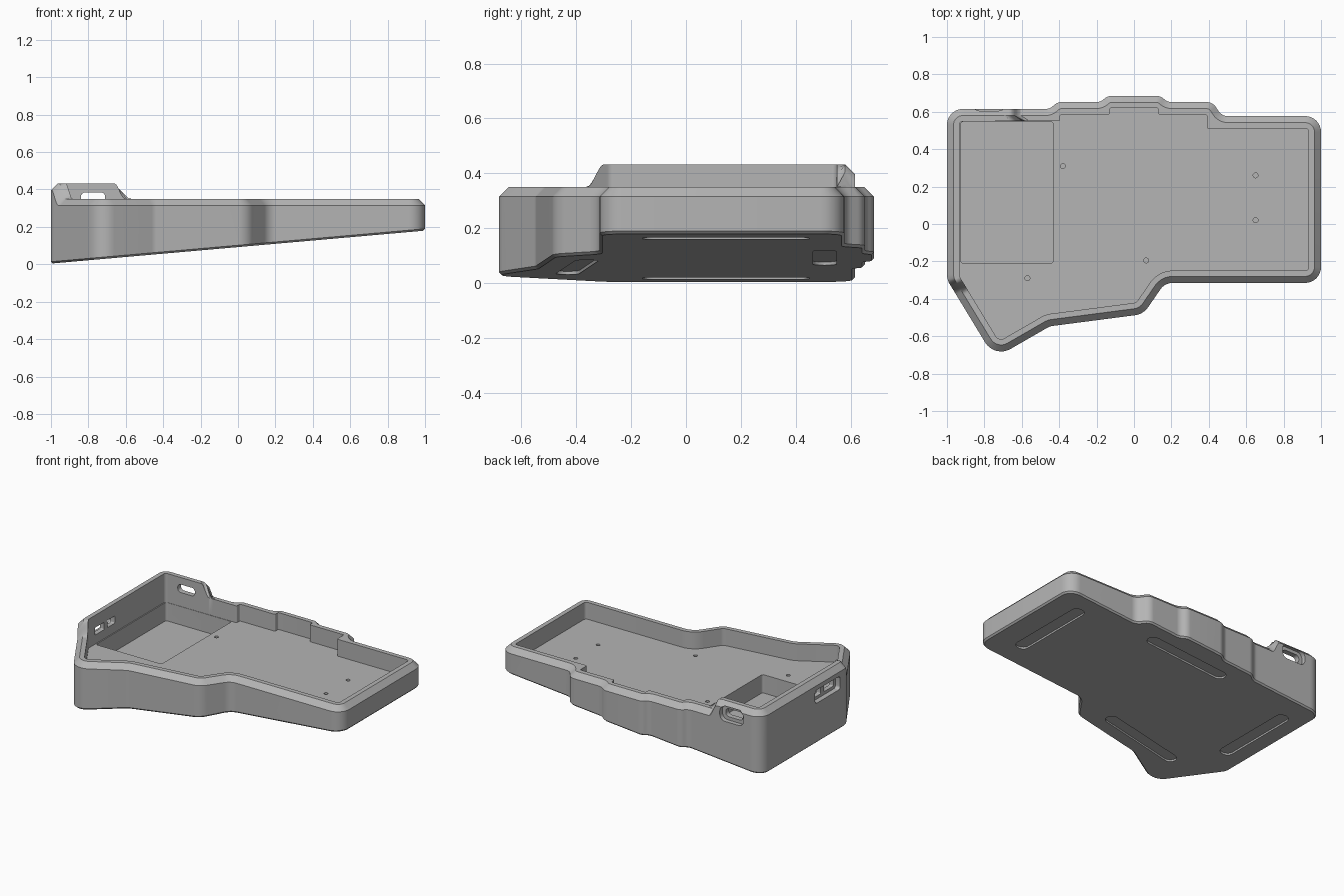
import bpy, bmesh, math
from mathutils import Vector, Matrix

if bpy.data.objects.get("Cube"):
    bpy.data.objects.remove(bpy.data.objects["Cube"])

WALL, CHAMFER, RIM, FLOOR, POCKET = 0.066, 0.035, 0.35, 0.235, 0.11

# Case outline, counter-clockwise: x, y, corner radius
OUTLINE = [(-1, -.297, .1), (-.745, -.717, .1), (-.45, -.547, .07), (.05, -.482, .1),
           (.165, -.315, .08), (1, -.315, .085), (1, .577, .085), (.47, .577, .06),
           (.42, .652, .06), (.18, .652, .06), (.14, .685, .06), (-.14, .685, .06),
           (-.18, .652, .06), (-.41, .652, .06), (-.45, .615, .06), (-1, .615, .085)]
# Square steps on the inside of the back wall, replacing outline corners 7 to 14
STEPS = [(.39, .51), (.39, .585), (.13, .585), (.13, .62),
         (-.13, .62), (-.13, .585), (-.395, .585), (-.395, .55)]

grey = bpy.data.materials.new("matte grey")
grey.use_nodes = True
GREY = (0.46, 0.46, 0.46, 1)
grey.diffuse_color = GREY
grey.node_tree.nodes["Principled BSDF"].inputs["Base Color"].default_value = GREY


def turn_of(corners, i):
    a, p, b = (Vector(corners[(i + k) % len(corners)][:2]) for k in (-1, 0, 1))
    d1, d2 = (p - a).normalized(), (b - p).normalized()
    return p, d1, d2, math.atan2(d1.x * d2.y - d1.y * d2.x, d1.dot(d2))


def inset(corners, dist):
    """Mitred inward offset with matching corner radii."""
    result = []
    for i, c in enumerate(corners):
        p, d1, d2, turn = turn_of(corners, i)
        n1, n2 = Vector((-d1.y, d1.x)), Vector((-d2.y, d2.x))
        q = p + (n1 + n2) * dist / (1 + n1.dot(n2))
        result.append((q.x, q.y, max(c[2] - math.copysign(dist, turn), .008)))
    return result


def rounded(corners, steps=8, dense_edges=()):
    """Points of a polygon with arc corners; dense edges get extra points."""
    points = []
    for i, c in enumerate(corners):
        p, d1, d2, turn = turn_of(corners, i)
        start = p - d1 * c[2] * math.tan(abs(turn) / 2)
        centre = start + Vector((-d1.y, d1.x)) * math.copysign(c[2], turn)
        arc = [centre + Matrix.Rotation(turn * k / steps, 2) @ (start - centre)
               for k in range(steps + 1)]
        if i - 1 in dense_edges:
            last = points[-1]
            points += [last.lerp(arc[0], k / 40) for k in range(1, 40)]
        points += arc
        if i == len(corners) - 1 and i in dense_edges:
            points += [arc[-1].lerp(points[0], k / 40) for k in range(1, 40)]
    return points


def base(x):
    return 0.004 + 0.088 * (x + 1)


def smooth(t):
    t = min(max(t, 0), 1)
    return t * t * (3 - 2 * t)


def rise(p):
    """Extra rim height around the back right corner."""
    if p.x > -.5:
        return 0
    return .082 * min(smooth((-.605 - p.x) / .055), smooth((p.y + .36) / .06))


def loft(name, rings):
    """Skin matching rings and cap both ends."""
    bm = bmesh.new()
    loops = [[bm.verts.new(v) for v in ring] for ring in rings]
    n = len(loops[0])
    for low, high in zip(loops, loops[1:]):
        for i in range(n):
            j = (i + 1) % n
            bm.faces.new((low[i], low[j], high[j], high[i]))
    bm.faces.new(loops[0][::-1])
    bm.faces.new(loops[-1])
    bmesh.ops.recalc_face_normals(bm, faces=bm.faces)
    mesh = bpy.data.meshes.new(name)
    bm.to_mesh(mesh)
    bm.free()
    obj = bpy.data.objects.new(name, mesh)
    bpy.context.collection.objects.link(obj)
    mesh.materials.append(grey)
    return obj


# Tray body: sloping underside, wall, chamfered rim, inner wall and floor
inner = inset(OUTLINE, WALL)
inner[7:15] = [(x, y, .008) for x, y in STEPS]
outer_pts, foot_pts, top_pts, inner_pts = (
    rounded(c, dense_edges=(0, 14))
    for c in (OUTLINE, inset(OUTLINE, .01), inset(OUTLINE, CHAMFER), inner))
body = loft("tray_body", [
    [(p.x, p.y, base(p.x)) for p in foot_pts],
    [(p.x, p.y, base(p.x) + .01) for p in outer_pts],
    [(p.x, p.y, RIM - CHAMFER + rise(p)) for p in outer_pts],
    [(p.x, p.y, RIM + rise(p)) for p in top_pts],
    [(p.x, p.y, RIM + rise(p)) for p in inner_pts],
    [(p.x, p.y, FLOOR) for p in inner_pts]])


def cut(centre, size, radius, near, far, axis="z", angle=0):
    """Cut a rounded prism, lying across the given axis, out of the body."""
    w, h = size[0] / 2, size[1] / 2
    pts = rounded([(-w, -h, radius), (w, -h, radius), (w, h, radius), (-w, h, radius)], 6)
    pts = [Matrix.Rotation(angle, 2) @ p + Vector(centre) for p in pts]
    place = {"z": lambda p, c: (p.x, p.y, c), "y": lambda p, c: (p.x, c, p.y),
             "x": lambda p, c: (c, p.x, p.y)}[axis]
    cutter = loft("cutter", [[place(p, d(p.x) if callable(d) else d) for p in pts]
                             for d in (near, far)])
    cutter.hide_render = True
    mod = body.modifiers.new("cut", "BOOLEAN")
    mod.operation, mod.solver, mod.object = "DIFFERENCE", "EXACT", cutter
    bpy.context.view_layer.objects.active = body
    bpy.ops.object.modifier_apply(modifier=mod.name)
    bpy.data.objects.remove(cutter)


# Deep pocket in the floor
cut((-.679, .169), (.496, .756), .015, POCKET, FLOOR + .02)

# Blind screw holes
for spot in [(-.38, .31), (.65, .26), (.65, .02), (.065, -.195), (-.57, -.29)]:
    cut(spot, (.026, .026), .0129, FLOOR - .05, FLOOR + .02)

# Socket opening in the back wall, with a shallow outer recess
cut((-.775, .357), (.18, .1), .04, .585, .75, "y")
cut((-.775, .357), (.13, .055), .024, .52, .75, "y")

# Socket openings in the side wall, with a shared outer recess
cut((-.1, .322), (.27, .09), .02, -1.1, -.965, "x")
for y, width in ((-.16, .1), (-.035, .08)):
    cut((y, .322), (width, .05), .006, -1.1, -.9, "x")

# Shallow slots for rubber strips under the tray
for spot, angle in [((.8, .145), math.pi / 2), ((-.85, .145), math.pi / 2),
                    ((0, .505), 0), ((-.39, -.397), .13)]:
    cut(spot, (.61, .085), .042, lambda x: base(x) - .05, lambda x: base(x) + .012,
        "z", angle)

bpy.ops.object.select_all(action="DESELECT")
body.select_set(True)
bpy.context.view_layer.objects.active = body
bpy.ops.object.shade_smooth_by_angle(angle=math.radians(30))
